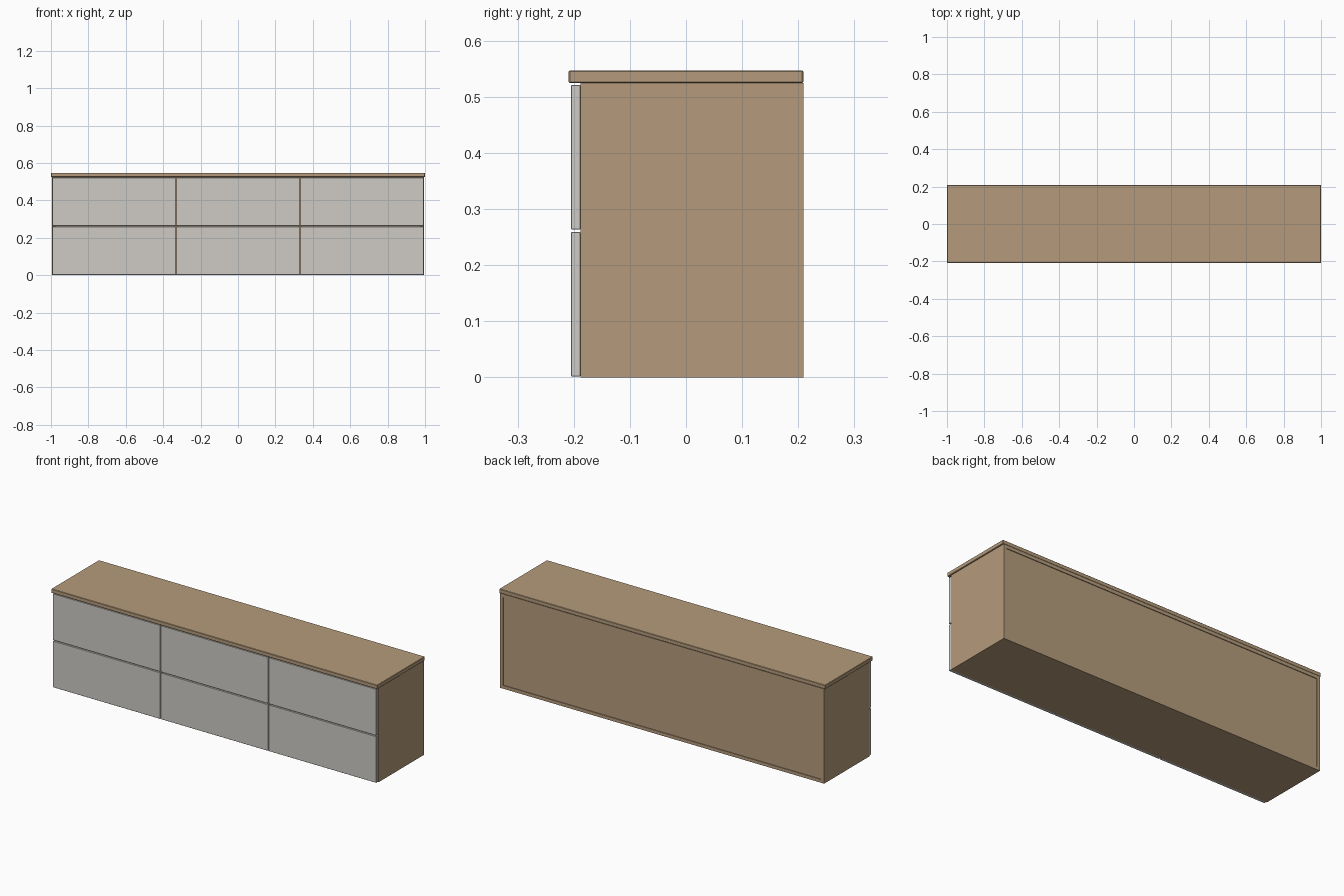
import bpy

if "Cube" in bpy.data.objects:
    bpy.data.objects.remove(bpy.data.objects["Cube"])


def material(name, rgb):
    m = bpy.data.materials.new(name)
    m.diffuse_color = (*rgb, 1)
    m.use_nodes = True
    m.node_tree.nodes["Principled BSDF"].inputs["Base Color"].default_value = m.diffuse_color
    return m


wood = material("wood", (0.46, 0.33, 0.2))
light_front = material("pale_grey", (0.62, 0.6, 0.56))


def box(name, x, y, z, mat, bevel=0):
    """Box from (min, max) ranges on each axis."""
    size = [b - a for a, b in (x, y, z)]
    bpy.ops.mesh.primitive_cube_add(size=1, location=[(a + b) / 2 for a, b in (x, y, z)])
    o = bpy.context.object
    o.name = name
    o.scale = size
    bpy.ops.object.transform_apply(location=False, rotation=False, scale=True)
    o.data.materials.append(mat)
    if bevel:
        b = o.modifiers.new("edge", 'BEVEL')
        b.width = bevel
        b.segments = 1
    return o


W, T = 0.994, 0.018           # half width of the carcass, board thickness
FRONT, BACK, H = -0.188, 0.209, 0.525
PITCH = 2 * W / 3

# Top board
box("top_board", (-1, 1), (-0.209, 0.209), (H, 0.547), wood, 0.002)

# Carcass
box("left_side", (-W, -W + T), (FRONT, BACK), (0, H), wood)
box("right_side", (W - T, W), (FRONT, BACK), (0, H), wood)
box("bottom_panel", (-W + T, W - T), (FRONT, BACK), (0, T), wood)
box("upper_panel", (-W + T, W - T), (FRONT, BACK), (H - T, H), wood)
box("back_panel", (-W + T, W - T), (BACK - 0.009, BACK - 0.004), (T, H - T), wood)

# Dividers between the three columns
for i in (-1, 1):
    x = i * PITCH / 2
    box("divider", (x - T / 2, x + T / 2), (FRONT, BACK - 0.009), (T, H - T), wood)

# Six drawer fronts
for col in range(3):
    x0 = -W + col * PITCH
    for z in ((0.002, 0.259), (0.264, 0.521)):
        box("drawer_front", (x0 + 0.0025, x0 + PITCH - 0.0025),
            (-0.205, FRONT), z, light_front, 0.001)
